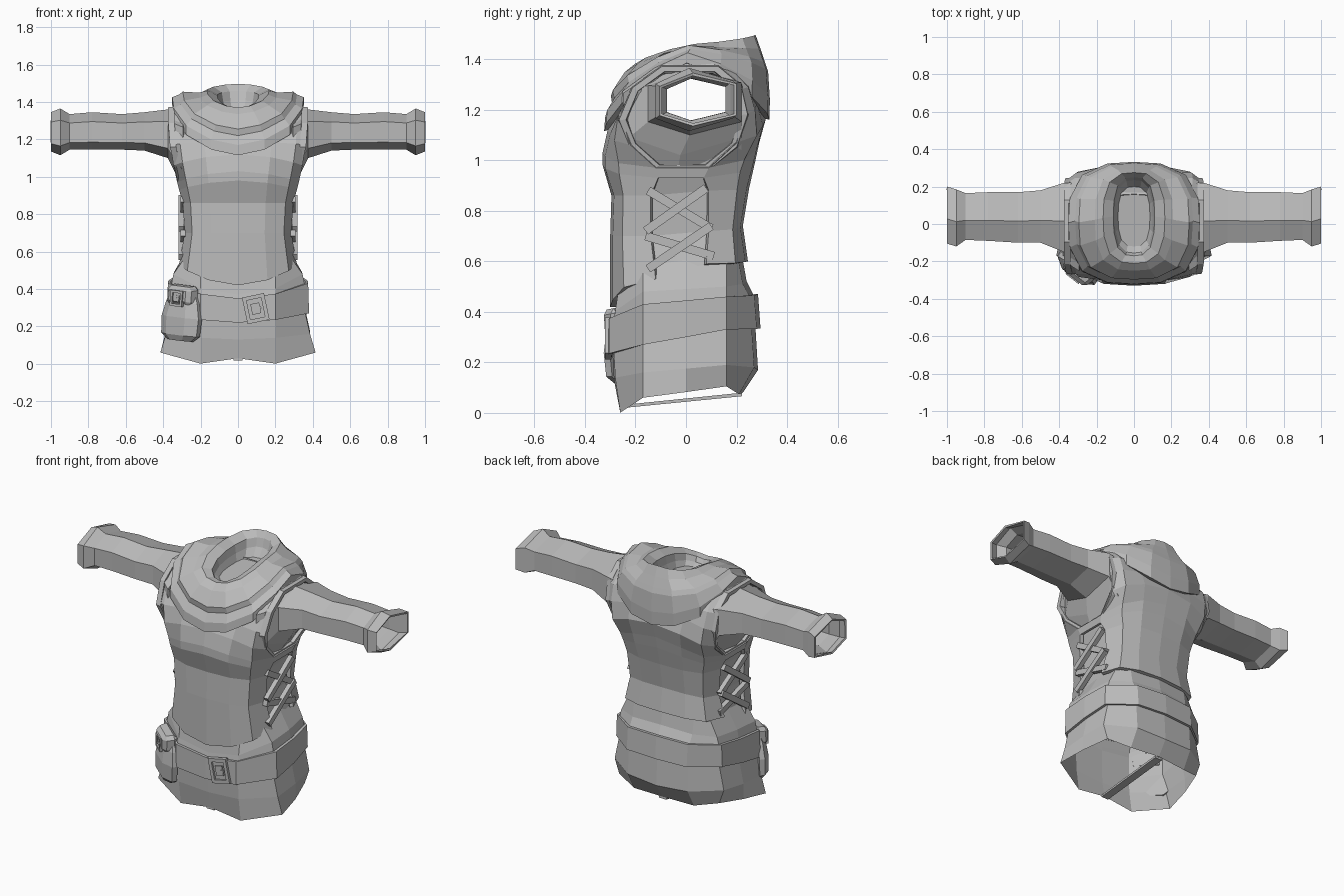
import bpy, bmesh, math
from mathutils import Vector, Matrix

if bpy.data.objects.get("Cube"):
    bpy.data.objects.remove(bpy.data.objects["Cube"], do_unlink=True)

GREY = (0.5, 0.5, 0.5, 1)
cloth = bpy.data.materials.new("plain grey cloth")
cloth.use_nodes = True
cloth.diffuse_color = GREY
cloth.node_tree.nodes["Principled BSDF"].inputs["Base Color"].default_value = GREY


def finish(name, bm, thick=0.0):
    bmesh.ops.recalc_face_normals(bm, faces=bm.faces)
    me = bpy.data.meshes.new(name)
    bm.to_mesh(me)
    bm.free()
    me.materials.append(cloth)
    ob = bpy.data.objects.new(name, me)
    bpy.context.collection.objects.link(ob)
    if thick:
        mod = ob.modifiers.new("thickness", 'SOLIDIFY')
        mod.thickness = thick
        mod.offset = -1
    return ob


def loft(name, rings, thick=0.0, keep=lambda i, j: True, caps=(), wrap=False):
    """Skin closed rings of points; keep(row, column) can leave openings."""
    bm = bmesh.new()
    rows = [[bm.verts.new(p) for p in r] for r in rings]
    n = len(rows[0])
    for i in range(len(rows) if wrap else len(rows) - 1):
        a, b = rows[i], rows[(i + 1) % len(rows)]
        for j in range(n):
            if keep(i, j):
                k = (j + 1) % n
                bm.faces.new((a[j], a[k], b[k], b[j]))
    for c in caps:
        bm.faces.new(rows[c])
    return finish(name, bm, thick)


def mirror_ring(half):
    """Front-centre to back-centre half section, completed across x = 0."""
    return half + [(-x, y, z) for x, y, z in half[-2:0:-1]]


def box(name, size, mat, taper=1.0, bevel=0.0):
    bm = bmesh.new()
    bmesh.ops.create_cube(bm, size=1)
    for v in bm.verts:
        if v.co.y < 0:
            v.co.x *= taper
            v.co.z *= taper
    bmesh.ops.transform(bm, matrix=mat @ Matrix.Diagonal((*size, 1)), verts=bm.verts)
    if bevel:
        bmesh.ops.bevel(bm, geom=bm.edges[:], offset=bevel, segments=1, affect='EDGES')
    return finish(name, bm)


# Vest rows: front z, side front z, side back z, back z, half width, front y, back y, gap ends
VEST = [
    (.42, .53, .59, .60, .315, -.30, .245, -.12, .08),
    (.70, .70, .72, .74, .285, -.30, .225, -.14, .09),
    (.86, .86, .88, .89, .295, -.295, .25, -.14, .09),
    (.98, .93, .93, 1.0, .315, -.33, .275, -.11, .07),
    (1.03, .97, .97, 1.07, .325, -.33, .29, -.12, .09),
    (1.12, 1.06, 1.07, 1.16, .345, -.31, .315, -.22, .20),
    (1.19, 1.17, 1.18, 1.24, .36, -.275, .29, -.255, .235),
    (1.24, 1.28, 1.28, 1.31, .365, -.23, .26, -.20, .215),
    (1.28, 1.36, 1.36, 1.34, .36, -.17, .21, -.10, .13),
    (1.32, 1.39, 1.39, 1.36, .34, -.12, .16, -.07, .10),
]


def vest_ring(row, shrink=0.0):
    zf, s0, s1, zb, w, yf, yb, g0, g1 = row
    w, yf, yb = w - shrink, yf + shrink, yb - shrink
    return mirror_ring([
        (0, yf, zf), (w * .5, yf + .01, zf * .75 + s0 * .25),
        (w * .86, yf * .7 + g0 * .3, s0 * .7 + zf * .3), (w, g0, s0),
        (w, g1, s1), (w * .86, yb * .7 + g1 * .3, s1 * .7 + zb * .3),
        (w * .5, yb - .01, zb * .75 + s1 * .25), (0, yb, zb)])


# Vest with open laced sides and armholes
loft("vest", [vest_ring(r) for r in VEST], .022,
     keep=lambda i, j: j not in (3, 10) or i in (3, 8))

# Shirt showing behind the laces
loft("shirt", [vest_ring(r, .03) for r in VEST[:6]])

# Armhole rims, lacing and sleeves on both sides
HOLE = [(-.11, .97), (.08, .97), (.19, 1.06), (.23, 1.18), (.205, 1.29),
        (.12, 1.36), (-.09, 1.36), (-.20, 1.28), (-.25, 1.16), (-.21, 1.06)]
LACES = [((-.15, .88), (.10, .73)), ((.08, .89), (-.16, .72)),
         ((-.16, .70), (.11, .62)), ((.10, .74), (-.15, .57))]
# Sleeve stations: x, front y, back y, bottom z, top z
SLEEVE = [(.295, -.25, .22, .95, 1.37), (.335, -.225, .22, 1.02, 1.37),
          (.375, -.15, .22, 1.10, 1.36),
          (.50, -.10, .18, 1.14, 1.345), (.62, -.10, .17, 1.145, 1.335),
          (.78, -.09, .17, 1.145, 1.345), (.90, -.085, .165, 1.145, 1.335),
          (.95, -.12, .185, 1.115, 1.365), (1.0, -.105, .20, 1.135, 1.345)]

for s, side in ((1, "left"), (-1, "right")):
    def rim(scale, dx):
        pts = []
        for y, z in HOLE:
            x = .315 + .055 * min(1, max(0, (z - .97) / .23)) + dx
            pts.append((s * x, y * scale, 1.17 + (z - 1.17) * scale))
        return pts
    loft(side + "_armhole_rim",
         [rim(1.08, -.03), rim(1.06, .003), rim(.95, .003), rim(.93, -.03)], wrap=True)

    for n, ((y0, z0), (y1, z1)) in enumerate(LACES):
        d = Vector((0, y1 - y0, z1 - z0))
        mid = Vector((s * (.294 + .01 * (n % 2)), (y0 + y1) / 2, (z0 + z1) / 2))
        turn = Matrix.Rotation(math.atan2(d.z, d.y), 4, 'X')
        box(f"{side}_lace_{n + 1}", (.028, d.length, .034), Matrix.Translation(mid) @ turn)

    rings = []
    for x, y0, y1, z0, z1 in SLEEVE:
        h, m = z1 - z0, (y0 + y1) / 2 - .02
        rings.append([(s * x, *p) for p in (
            (m, z0), (y0, z0 + .2 * h), (y0, z1 - .25 * h),
            (m, z1), (y1, z1 - .2 * h), (y1, z0 + .2 * h))])
    loft(side + "_sleeve", rings, .012)


# Cowl: draped rings with their own front, side and back heights
def cowl_ring(w, yf, yb, zf, zs, zb, n=16):
    pts = []
    for k in range(n):
        a = 2 * math.pi * k / n
        c, t = math.cos(a), math.sin(a)
        r = (abs(c) ** 2.9 + abs(t) ** 2.9) ** (-1 / 2.9)
        end_y, end_z = (yb, zb) if t > 0 else (yf, zf)
        mid = (yf + yb) / 2
        pts.append((w * c * r, mid + (end_y - mid) * abs(t) * r,
                    zs + (end_z - zs) * abs(t) ** 1.5))
    return pts


loft("cowl", [cowl_ring(*r) for r in (
    (.325, -.29, .29, 1.125, 1.38, 1.17),
    (.352, -.324, .33, 1.115, 1.385, 1.16),
    (.352, -.32, .332, 1.17, 1.425, 1.24),
    (.315, -.292, .325, 1.22, 1.44, 1.35),
    (.295, -.297, .315, 1.255, 1.455, 1.38),
    (.21, -.25, .295, 1.335, 1.45, 1.44),
    (.165, -.21, .275, 1.37, 1.46, 1.497),
    (.11, -.17, .25, 1.365, 1.435, 1.46),
    (.10, -.155, .235, 1.34, 1.39, 1.41),
    (.085, -.12, .20, 1.33, 1.35, 1.36))], caps=[-1])

# Skirt rows: front, side-front, side-back, back z; half width, back corner x, front y, back y
SKIRT = [
    (.47, .58, .63, .66, .275, .255, -.27, .215),
    (.37, .48, .50, .52, .345, .32, -.285, .24),
    (.35, .43, .46, .47, .355, .33, -.29, .265),
    (.22, .27, .33, .335, .36, .335, -.29, .275),
    (.13, .16, .19, .17, .385, .365, -.285, .285),
    (.03, .06, .105, .08, .415, .335, -.265, .225),
]


def skirt_ring(row, out=0.0, dip=0.0):
    zf, s0, s1, zb, w, wb, yf, yb = row
    w, wb, yf, yb = w + out, wb + out, yf - out, yb + out
    return mirror_ring([
        (0, yf, zf), (.2, yf + .005, zf * .7 + s0 * .3 - dip), (w, -.17, s0),
        (w * .5 + wb * .5 + .01, 0, (s0 + s1) / 2), (wb, .16, s1),
        (.2, yb - .015, (s1 + zb) / 2 - dip / 2), (0, yb, zb)])


loft("skirt", [skirt_ring(r, 0, .038 if r is SKIRT[-1] else 0) for r in SKIRT])
loft("belt", [skirt_ring(SKIRT[2], .004), skirt_ring(SKIRT[2], .02),
              skirt_ring(SKIRT[3], .02), skirt_ring(SKIRT[3], .004)])

# Strip joining the front and back hems
loft("hem_strip", [[(x, -.264, .018), (x, .222, .066), (x, .222, .08), (x, -.264, .03)]
                   for x in (-.025, .025)], caps=[0, -1])


# Buckle: frame, inner plate and tongue sharing one placement
def buckle(name, place, w, h, deep):
    at = lambda x, z: place @ Matrix.Translation((x, 0, z))
    t = w * .17
    for k, post, bar in ((-1, "right", "lower"), (1, "left", "upper")):
        box(f"{name}_{post}_post", (t, deep, h), at(k * (w - t) / 2, 0))
        box(f"{name}_{bar}_bar", (w, deep, t), at(0, k * (h - t) / 2))
    box(name + "_plate", (w * .4, deep * .7, h * .4), at(0, 0))
    box(name + "_tongue", (w * .3, deep * .9, t * .6), at(w * .1, 0))


buckle("belt_buckle", Matrix.Translation((.095, -.308, .295))
       @ Matrix.Rotation(math.radians(-12), 4, 'Y'), .12, .145, .025)

# Pouch hanging on the front corner of the belt: rounded bag, flap and buckle
pouch = (Matrix.Translation((-.292, -.23, .27)) @ Matrix.Rotation(math.radians(-38), 4, 'Z')
         @ Matrix.Rotation(math.radians(6), 4, 'Y'))
BAG = [(-.145, .08, .045), (-.115, .12, .062), (-.02, .125, .065), (.06, .105, .055), (.10, .085, .04)]
loft("pouch_bag", [[pouch @ Vector(p) for p in (
    (-w, .005, z), (-w, -d * .4, z), (-w * .5, -d, z),
    (w * .5, -d, z), (w, -d * .4, z), (w, .005, z))] for z, w, d in BAG], caps=[0, -1])
box("pouch_flap", (.19, .08, .12), pouch @ Matrix.Translation((0, -.027, .095)), .8, .02)
buckle("pouch_buckle", pouch @ Matrix.Translation((0, -.066, .08)), .08, .085, .018)
